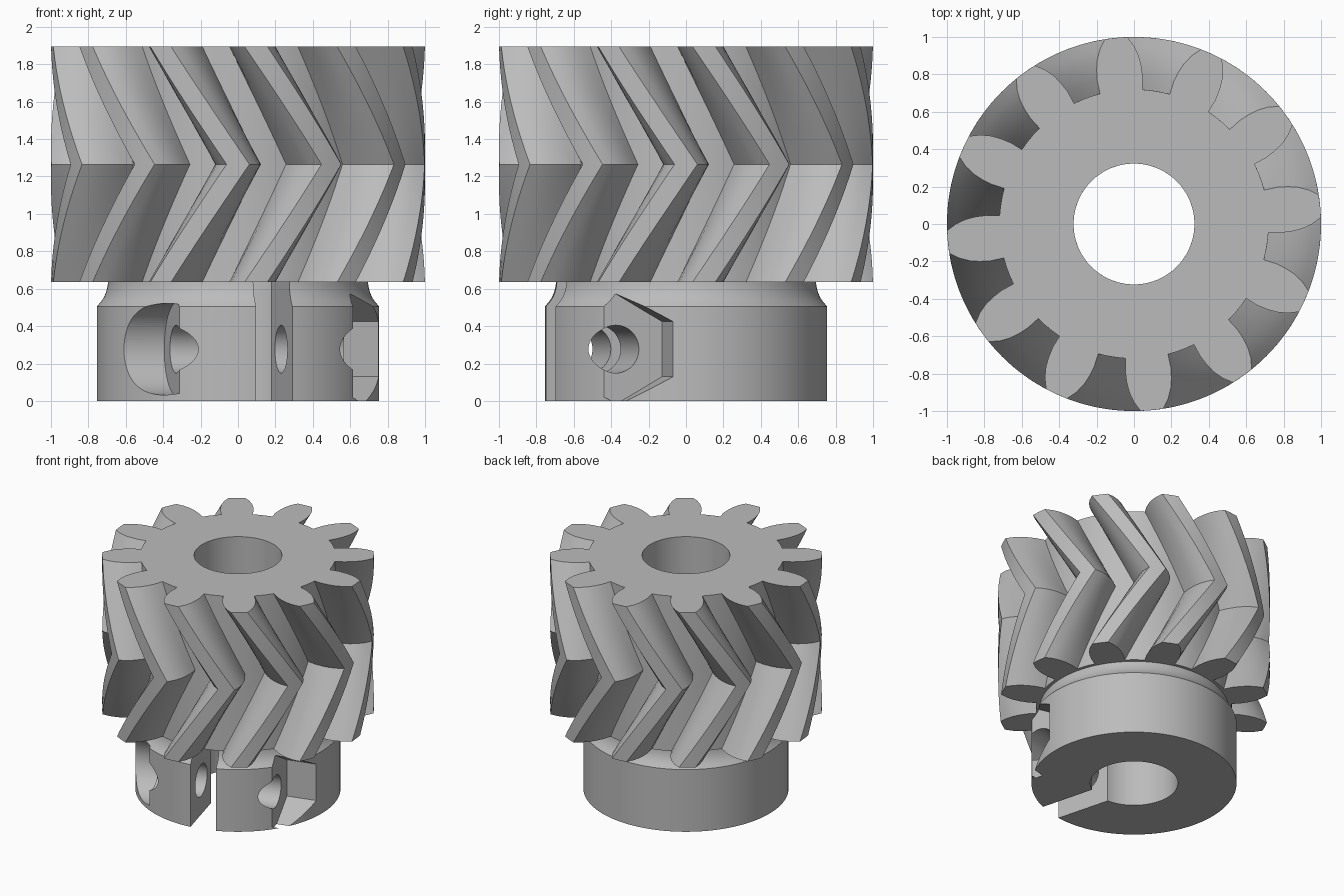
import bpy, bmesh, math
from mathutils import Matrix, Vector

cube = bpy.data.objects.get("Cube")
if cube:
    bpy.data.objects.remove(cube, do_unlink=True)

steel = bpy.data.materials.new("plain_grey")
steel.use_nodes = True
GREY = (0.5, 0.5, 0.5, 1)
steel.diffuse_color = GREY
steel.node_tree.nodes["Principled BSDF"].inputs["Base Color"].default_value = GREY

TEETH, BORE = 12, 0.323
Z_LOW, Z_MID, Z_TOP = 0.635, 1.265, 1.895
TWIST = math.radians(24.5)


def polar(r, a, z):
    return Vector((r * math.cos(a), r * math.sin(a), z))


def finish(name, bm):
    bmesh.ops.recalc_face_normals(bm, faces=bm.faces)
    mesh = bpy.data.meshes.new(name)
    bm.to_mesh(mesh)
    bm.free()
    mesh.materials.append(steel)
    obj = bpy.data.objects.new(name, mesh)
    bpy.context.collection.objects.link(obj)
    return obj


def loft(name, rings):
    """Skin equal-sized rings into a closed, ring-shaped solid."""
    bm = bmesh.new()
    rows = [[bm.verts.new(p) for p in ring] for ring in rings]
    n = len(rows[0])
    for i, row in enumerate(rows):
        after = rows[(i + 1) % len(rows)]
        for j in range(n):
            k = (j + 1) % n
            bm.faces.new((row[j], row[k], after[k], after[j]))
    return finish(name, bm)


def select_only(obj):
    bpy.ops.object.select_all(action='DESELECT')
    obj.select_set(True)
    bpy.context.view_layer.objects.active = obj


def cut(target, cutter):
    mod = target.modifiers.new("cut", 'BOOLEAN')
    mod.operation, mod.solver, mod.object = 'DIFFERENCE', 'EXACT', cutter
    select_only(target)
    bpy.ops.object.modifier_apply(modifier=mod.name)
    bpy.data.objects.remove(cutter, do_unlink=True)


# Tooth outline: radius and half angle from root to tip
flank = [(0.72, 9.1), (0.79, 8.9), (0.85, 8.1), (0.9, 7.1), (0.95, 5.6), (1.0, 3.5)]
tooth = [(r, -a) for r, a in flank] + [(1.0, 0)] + [(r, a) for r, a in reversed(flank)]
tooth += [(0.72, 13), (0.72, 17)]
outline = [(r, math.radians(a + 360 / TEETH * i)) for i in range(TEETH) for r, a in tooth]


# Herringbone gear body: twist one way, then back
def gear_ring(z, radius=None):
    turn = -math.pi / 2 - TWIST * abs(z - Z_MID) / (Z_TOP - Z_MID)
    return [polar(radius or r, a + turn, z) for r, a in outline]


STEPS = 20
heights = [Z_LOW + (Z_TOP - Z_LOW) * i / STEPS for i in range(STEPS + 1)]
gear = loft("herringbone_gear", [gear_ring(z) for z in heights]
            + [gear_ring(Z_TOP, BORE), gear_ring(Z_LOW, BORE)])

# Clamping hub with a hollow fillet under the teeth
SEGS = 128
profile = [(BORE, 0), (0.755, 0), (0.755, 0.505), (0.733, 0.53), (0.716, 0.555),
           (0.704, 0.585), (0.697, 0.615), (0.695, 0.64), (BORE, 0.64)]
hub = loft("clamping_hub", [[polar(r, math.tau * i / SEGS, z) for i in range(SEGS)]
                            for r, z in profile])

# Hub frame: local x crosses the slot (clamp screw axis), local -y runs out along it
frame = Matrix.Rotation(math.radians(15), 4, 'Z')
SCREW_Y, SCREW_Z = -0.517, 0.277


def screw_cutter(name, radius, x0, x1, sides):
    """Prism along the clamp screw axis, with one corner pointing up."""
    bm = bmesh.new()
    bmesh.ops.create_cone(bm, cap_ends=True, segments=sides, radius1=radius,
                          radius2=radius, depth=x1 - x0)
    place = (frame @ Matrix.Translation(((x0 + x1) / 2, SCREW_Y, SCREW_Z))
             @ Matrix.Rotation(math.pi / 2, 4, 'Y'))
    # Put a corner on the vertical axis whatever the starting angle
    v = bm.verts[:][0].co
    spin = Matrix.Rotation(-math.atan2(v.y, v.x), 4, 'Z')
    bmesh.ops.transform(bm, matrix=place @ spin, verts=bm.verts)
    obj = finish(name, bm)
    obj.hide_render = True
    return obj


# Slot through the front of the hub
bm = bmesh.new()
bmesh.ops.create_cube(bm, size=1)
bmesh.ops.transform(bm, verts=bm.verts, matrix=frame @ Matrix.Translation((0, -0.55, 0.3))
                    @ Matrix.Diagonal((0.2, 1.1, 1, 1)))
cut(hub, finish("slot_cutter", bm))

# Screw hole, round head recess and hexagonal nut recess
cut(hub, screw_cutter("hole_cutter", 0.128, -1, 1, 48))
cut(hub, screw_cutter("head_cutter", 0.245, -1.2, -0.481, 64))
cut(hub, screw_cutter("nut_cutter", 0.295, 0.479, 1.2, 6))

for part in (gear, hub):
    select_only(part)
    bpy.ops.object.shade_smooth_by_angle(angle=math.radians(28))
